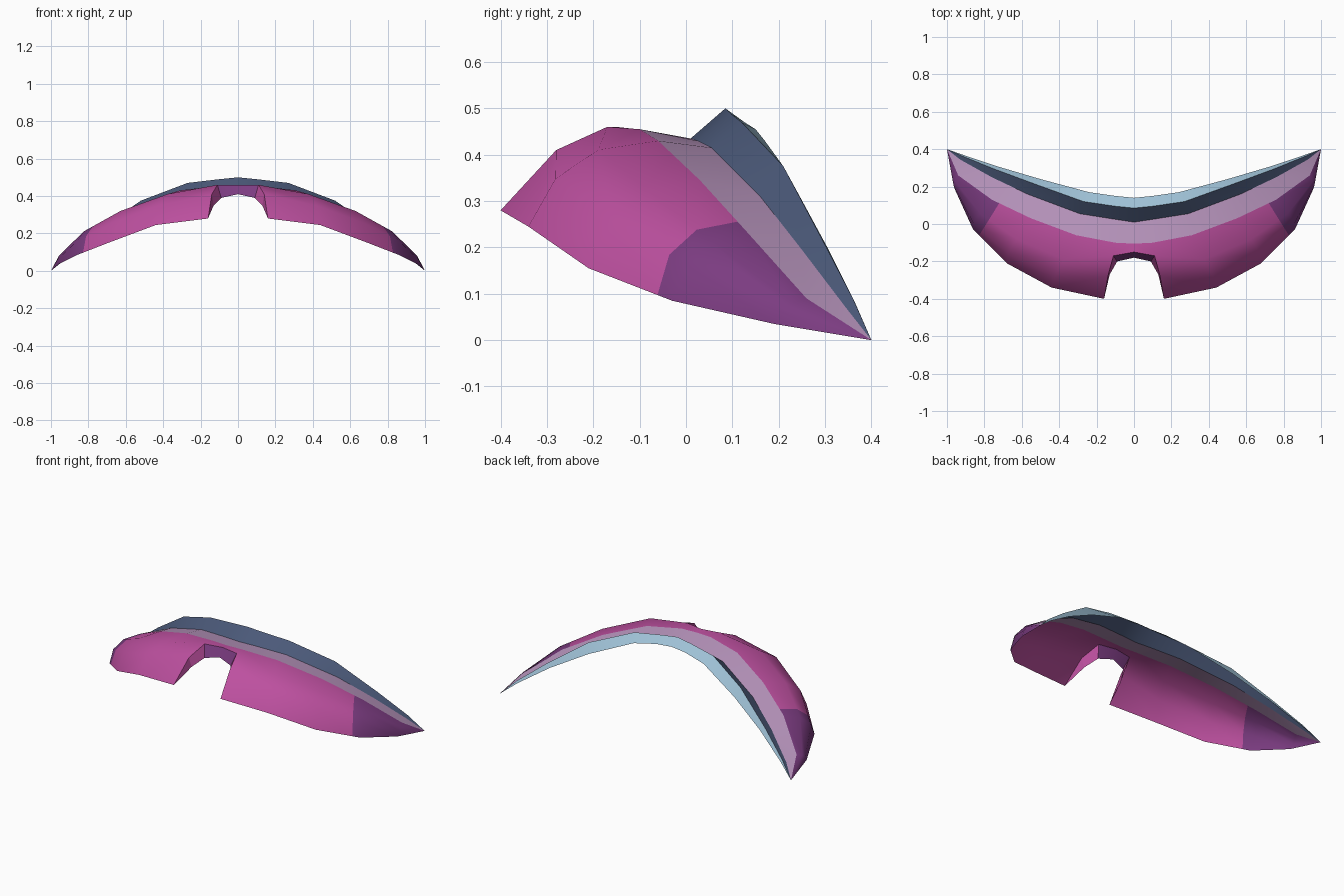
import bpy, bmesh, math
from mathutils import Vector

default_cube = bpy.data.objects.get("Cube")
if default_cube:
    bpy.data.objects.remove(default_cube, do_unlink=True)


def make_material(name, colour):
    material = bpy.data.materials.new(name)
    material.use_nodes = True
    rgba = (*colour, 1.0)
    material.diffuse_color = rgba
    shader = material.node_tree.nodes["Principled BSDF"]
    shader.inputs["Base Color"].default_value = rgba
    shader.inputs["Roughness"].default_value = 0.7
    return material


magenta = make_material("magenta", (.51, .08, .35))
purple = make_material("purple", (.2, .045, .22))
pale_pink = make_material("pale pink", (.48, .3, .51))
slate_blue = make_material("slate blue", (.07, .1, .19))
light_blue = make_material("light blue", (.35, .54, .68))

# Half-profiles of the long edges, running from the centre to the shared tip
TIP = Vector((1, .4, 0))


def edge_line(*points):
    return [Vector(p) for p in points] + [TIP.copy()]


rear_edge = edge_line((0, .14, .46), (.1, .15, .455), (.24, .17, .43),
                      (.5, .24, .32), (.72, .305, .2), (.9, .365, .08))
ridge_edge = edge_line((0, .085, .5), (.1, .095, .49), (.27, .12, .47),
                       (.52, .21, .375), (.75, .295, .215), (.91, .36, .09))
groove_edge = edge_line((0, .01, .435), (.1, .025, .43), (.29, .055, .415),
                        (.57, .16, .31), (.76, .25, .195), (.93, .345, .07))
brow_edge = edge_line((0, -.105, .455), (.1, -.1, .455), (.31, -.06, .43),
                      (.55, .03, .345), (.76, .13, .235), (.94, .26, .09))
lower_edge = edge_line((.16, -.4, .28), (.44, -.34, .245), (.68, -.21, .155),
                       (.86, -.03, .085), (.96, .19, .035))

# Notch: outer crease on the face, and inner lip
notch_crease = [Vector(p) for p in ((0, -.15, .46), (.11, -.17, .46),
                                    (.14, -.28, .41))] + [lower_edge[0]]
notch_lip = [Vector(p) for p in ((0, -.18, .41), (.09, -.2, .39),
                                 (.13, -.27, .35))] + [lower_edge[0]]


def bulged_line(fraction, start):
    """Line between brow and lower edges, pushed outward to round the face."""
    line = [start]
    swell = (.06, .06, .045, .015, 0)
    for top, low, amount in zip(brow_edge[2:], lower_edge[1:], swell):
        point = top.lerp(low, fraction)
        outward = Vector((point.x, -.6 + point.x * .15, .65)).normalized()
        line.append(point + outward * amount)
    return line


upper_face = [notch_crease[0]] + bulged_line(1 / 3, notch_crease[1])
middle_face = bulged_line(2 / 3, notch_crease[2])


def build_part(name, strips, materials, facing, colour_rule=None, cut=None):
    """Skin pairs of lines with quads, then mirror the half across x."""
    bm = bmesh.new()
    for first, second in strips:
        a = [bm.verts.new(p) for p in first]
        b = [bm.verts.new(p) for p in second]
        for i in range(len(a) - 1):
            bm.faces.new((a[i], a[i + 1], b[i + 1], b[i]))
    bmesh.ops.remove_doubles(bm, verts=bm.verts, dist=.0005)
    bm.normal_update()
    total = sum((f.normal * f.calc_area() for f in bm.faces), Vector())
    if total.dot(Vector(facing)) < 0:
        bmesh.ops.reverse_faces(bm, faces=bm.faces)
    if cut:
        bmesh.ops.bisect_plane(bm, geom=bm.verts[:] + bm.edges[:] + bm.faces[:],
                               plane_co=cut[0], plane_no=cut[1], dist=.0001)
    for face in bm.faces:
        if colour_rule and colour_rule(face.calc_center_median()):
            face.material_index = 1
    mesh = bpy.data.meshes.new(name)
    bm.to_mesh(mesh)
    bm.free()
    for material in materials:
        mesh.materials.append(material)
    mesh.shade_smooth()
    mesh.set_sharp_from_angle(angle=math.radians(35))
    part = bpy.data.objects.new(name, mesh)
    bpy.context.collection.objects.link(part)
    mirror = part.modifiers.new("Mirror", "MIRROR")
    mirror.use_clip = True
    mirror.merge_threshold = .001
    return part


UP = (0, 0, 1)
# Upper strips
build_part("rear_rim", [(rear_edge, ridge_edge)], [light_blue], UP)
build_part("ridge_front", [(ridge_edge, groove_edge)], [slate_blue], (0, -1, 0))
build_part("brow_band", [(groove_edge, brow_edge)], [pale_pink], UP)

# Curved face, with purple ends beyond a slanted cut
cut_point = Vector((.79, 0, 0))
cut_normal = Vector((.85, .53, 0)).normalized()
build_part("curved_face",
           [(brow_edge, upper_face), (upper_face[1:], middle_face),
            (middle_face, lower_edge)],
           [magenta, purple], UP,
           lambda c: (c - cut_point).dot(cut_normal) > 0,
           (cut_point, cut_normal))

# Turned-in wall around the notch, purple along its top
wall_strips = [(notch_crease[:3], notch_lip[:3])]
build_part("notch_wall", wall_strips, [magenta, purple], (-.5, -1, 0),
           lambda c: c.x < .08)


# Last corner of the notch wall tapers to the lower edge
def build_corner():
    mesh = bpy.data.meshes.new("notch_corner")
    mesh.from_pydata([notch_crease[2], notch_lip[2], lower_edge[0]], [], [(0, 1, 2)])
    mesh.materials.append(magenta)
    if mesh.polygons[0].normal.x > 0:
        mesh.flip_normals()
    corner = bpy.data.objects.new("notch_corner", mesh)
    bpy.context.collection.objects.link(corner)
    corner.modifiers.new("Mirror", "MIRROR")


build_corner()
